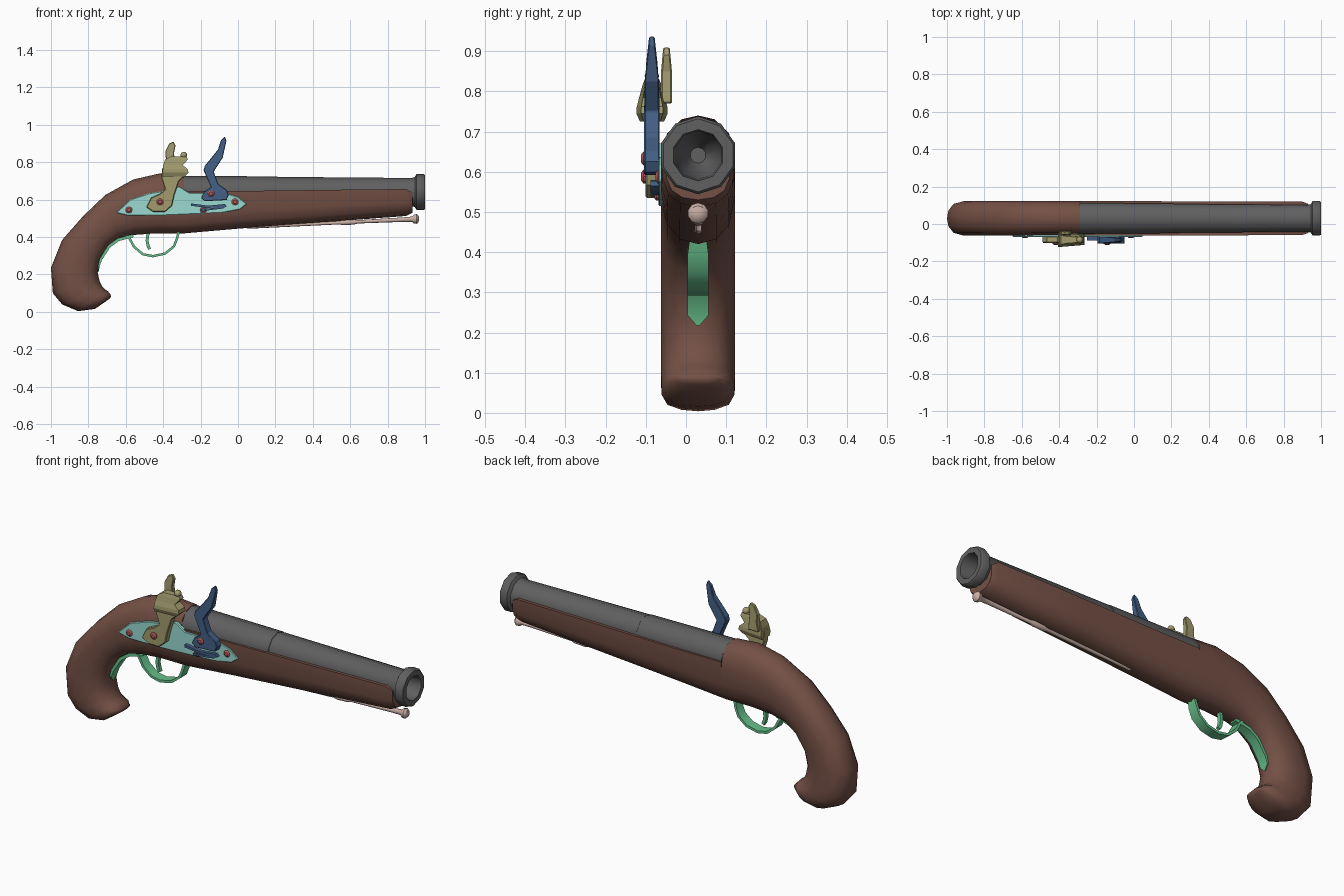
import bpy, bmesh
from math import sin, cos, pi, radians
from mathutils import Vector

YC = 0.03   # centre plane of the pistol
ZB = 0.641  # barrel axis height

COLORS = dict(wood=(.175, .081, .06), metal=(.115, .115, .118), plate=(.32, .70, .63), olive=(.36, .33, .155),
              blue=(.055, .113, .233), green=(.133, .52, .255), red=(.45, .1, .1), rod=(.59, .43, .38))
MATS = {}
for key, rgb in COLORS.items():
    MATS[key] = bpy.data.materials.new(key)
    MATS[key].diffuse_color = (*rgb, 1)


def finish(name, bm, mat, smooth=35):
    bmesh.ops.remove_doubles(bm, verts=bm.verts, dist=1e-5)
    bmesh.ops.recalc_face_normals(bm, faces=bm.faces)
    me = bpy.data.meshes.new(name)
    bm.to_mesh(me)
    bm.free()
    me.materials.append(MATS[mat])
    if smooth:
        me.shade_smooth()
        me.set_sharp_from_angle(angle=radians(smooth))
    ob = bpy.data.objects.new(name, me)
    bpy.context.collection.objects.link(ob)
    return ob


def skin(name, rings, mat, smooth=35):
    """Bridge closed rings of equal length and cap both ends."""
    bm = bmesh.new()
    vs = [[bm.verts.new(p) for p in r] for r in rings]
    n = len(rings[0])
    for a, b in zip(vs, vs[1:]):
        for i in range(n):
            j = (i + 1) % n
            bm.faces.new((a[i], a[j], b[j], b[i]))
    bm.faces.new(vs[0])
    bm.faces.new(vs[-1])
    return finish(name, bm, mat, smooth)


def prism(name, pts, y0, y1, mat, bevel=0, taper_from=9, taper_to=10, tip=1):
    """Side outline (x, z) extruded across y, optionally thinning towards its top."""
    mid = (y0 + y1) / 2

    def across(y, z):
        f = min(max((z - taper_from) / (taper_to - taper_from), 0), 1)
        return mid + (y - mid) * (1 + (tip - 1) * f)
    ob = skin(name, [[(x, across(y, z), z) for x, z in pts] for y in (y0, y1)], mat, 0)
    if bevel:
        m = ob.modifiers.new("bevel", "BEVEL")
        m.width, m.segments, m.limit_method = bevel, 1, 'ANGLE'
        m.angle_limit = radians(50)
    return ob


def lathe(name, prof, n, mat, z0, slope=0, smooth=40):
    """Profile (x, radius) turned about a lengthwise axis."""
    return skin(name, [[(x, YC + r * sin(2 * pi * i / n), z0 + slope * x + r * cos(2 * pi * i / n))
                        for i in range(n)] for x, r in prof], mat, smooth)


def strap(name, path, t, mat):
    """Flat band following (x, z, half width)."""
    rings = []
    for i, (x, z, w) in enumerate(path):
        a, b = path[max(i - 1, 0)], path[min(i + 1, len(path) - 1)]
        d = Vector((b[0] - a[0], b[1] - a[1])).normalized() * t / 2
        nx, nz = -d.y, d.x
        rings.append([(x + s * nx, YC + u * w, z + s * nz) for s, u in ((1, 1), (1, -1), (-1, -1), (-1, 1))])
    return skin(name, rings, mat)


def stud(name, x, z, y, r=.018, depth=.02):
    """Domed screw head facing -y."""
    prof = [(y + depth, r), (y + .006, r), (y, r * .55)]
    return skin(name, [[(x + k * cos(2 * pi * i / 10), yy, z + k * sin(2 * pi * i / 10))
                        for i in range(10)] for yy, k in prof], "red")


# stock: half sections (side, height), round-topped for the grip, grooved under the barrel
LOW = [(0, 0), (.5, .04), (.84, .16), (1, .36)]
ROUND = LOW + [(1, .64), (.84, .86), (.45, .97), (0, 1)]
FLAT = [(u, v * 1.35) for u, v in LOW] + [(1, .98), (.8, .98), (.45, .42), (0, .36)]
# top x, top z, bottom x, bottom z, half width
GRIP = [(-.68, .08, -.68, .088, .025), (-.687, .07, -.683, .095, .052), (-.765, .016, -.695, .11, .082),
        (-.855, .004, -.71, .12, .091), (-.94, .04, -.725, .135, .092), (-.99, .10, -.74, .165, .092),
        (-1, .235, -.75, .21, .092), (-.94, .385, -.735, .28, .092), (-.83, .51, -.69, .355, .092),
        (-.71, .625, -.63, .395, .092), (-.56, .708, -.55, .412, .092), (-.42, .74, -.44, .42, .092),
        (-.29, .73, -.29, .42, .092)]
FORE = [(-.288, .65, -.288, .42, .092), (0, .65, 0, .445, .092), (.4, .655, .4, .475, .091),
        (.9, .66, .9, .513, .089), (.932, .64, .932, .53, .078)]
rings = []
for shape, secs in ((ROUND, GRIP), (FLAT, FORE)):
    half = shape + [(-u, v) for u, v in shape[-2:0:-1]]
    for tx, tz, bx, bz, w in secs:
        rings.append([(bx + (tx - bx) * v, YC + u * w, bz + (tz - bz) * v) for u, v in half])
skin("stock", rings, "wood", 50)

# barrel with flared muzzle and bore
lathe("barrel", [(-.29, .087), (.21, .083), (.212, .081), (.93, .075), (.945, .08), (.955, .097), (.993, .097),
                 (1, .091), (1, .064), (.98, .06), (.86, .05), (.8, .02)], 10, "metal", ZB)

# ramrod
lathe("ramrod", [(.05, .009), (.54, .009), (.56, .014), (.62, .014), (.64, .009), (.88, .012), (.93, .014),
                 (.94, .023), (.955, .026), (.965, .018), (.968, .005)], 10, "rod", .451, .048)

# lock plate
prism("lock_plate", [(-.652, .53), (-.577, .6), (-.47, .636), (-.37, .65), (-.315, .672), (-.26, .637),
                     (-.07, .637), (0, .615), (.048, .577), (.01, .548), (-.085, .53), (-.257, .522),
                     (-.417, .515), (-.588, .515)], -.069, -.04, "plate", .003)

# cock: body, jaws, spur and jaw screw
prism("cock_body", [(-.49, .56), (-.455, .535), (-.39, .535), (-.353, .567), (-.34, .625), (-.315, .7),
                    (-.275, .735), (-.33, .77), (-.405, .77), (-.41, .717), (-.39, .655), (-.417, .632),
                    (-.465, .61)], -.101, -.066, "olive", .004)
JAW = ((.725, .030, -.405, -.285), (.745, .039, -.405, -.265), (.762, .038, -.402, -.268),
       (.785, .032, -.40, -.295), (.815, .024, -.39, -.268), (.83, .018, -.36, -.275))
skin("cock_jaws", [[(x, -.0845 + s * w, z) for x, s in ((x0, -1), (x1, -.7), (x1, .7), (x0, 1))]
                   for z, w, x0, x1 in JAW], "olive", 0)
prism("cock_spur", [(-.395, .77), (-.386, .82), (-.388, .86), (-.368, .9), (-.345, .91), (-.334, .89),
                    (-.342, .85), (-.335, .77)], -.062, -.035, "olive", .003, .84, .91, .6)
bm = bmesh.new()
bmesh.ops.create_icosphere(bm, subdivisions=2, radius=.018)
bmesh.ops.translate(bm, verts=bm.verts, vec=(-.29, -.085, .838))
finish("jaw_screw", bm, "olive")

# frizzen and its spring
prism("frizzen", [(-.197, .61), (-.182, .642), (-.145, .668), (-.184, .757), (-.178, .78), (-.107, .868),
                  (-.09, .92), (-.07, .938), (-.062, .914), (-.082, .824), (-.13, .75), (-.105, .684),
                  (-.06, .652), (-.05, .626), (-.062, .598), (-.178, .592)], -.104, -.066, "blue", .003,
      .82, .938, .35)
prism("frizzen_spring", [(-.25, .58), (-.16, .568), (-.07, .577), (-.06, .565), (-.08, .553), (-.2, .538),
                         (-.2, .548), (-.1, .56), (-.16, .556), (-.25, .567)], -.088, -.06, "blue")

# screws
for i, (x, z, y) in enumerate(((-.583, .545, -.076), (-.417, .588, -.112), (-.144, .633, -.112),
                               (-.185, .545, -.08), (-.016, .588, -.076))):
    stud(f"screw_{i + 1}", x, z, y)

# trigger guard, grip strap and trigger
strap("trigger_guard", [(-.6, .415, .026), (-.578, .39, .026), (-.556, .348, .026), (-.508, .308, .026),
                        (-.455, .298, .026), (-.39, .312, .026), (-.343, .35, .026), (-.325, .396, .026),
                        (-.315, .44, .02)], .013, "green")
strap("grip_strap", [(-.56, .408, .02), (-.64, .386, .026), (-.69, .35, .026), (-.735, .28, .026),
                     (-.748, .245, .026), (-.752, .218, .003)], .016, "green")
strap("trigger", [(-.48, .43, .01), (-.486, .38, .01), (-.48, .35, .01), (-.472, .335, .008)], .016, "green")
